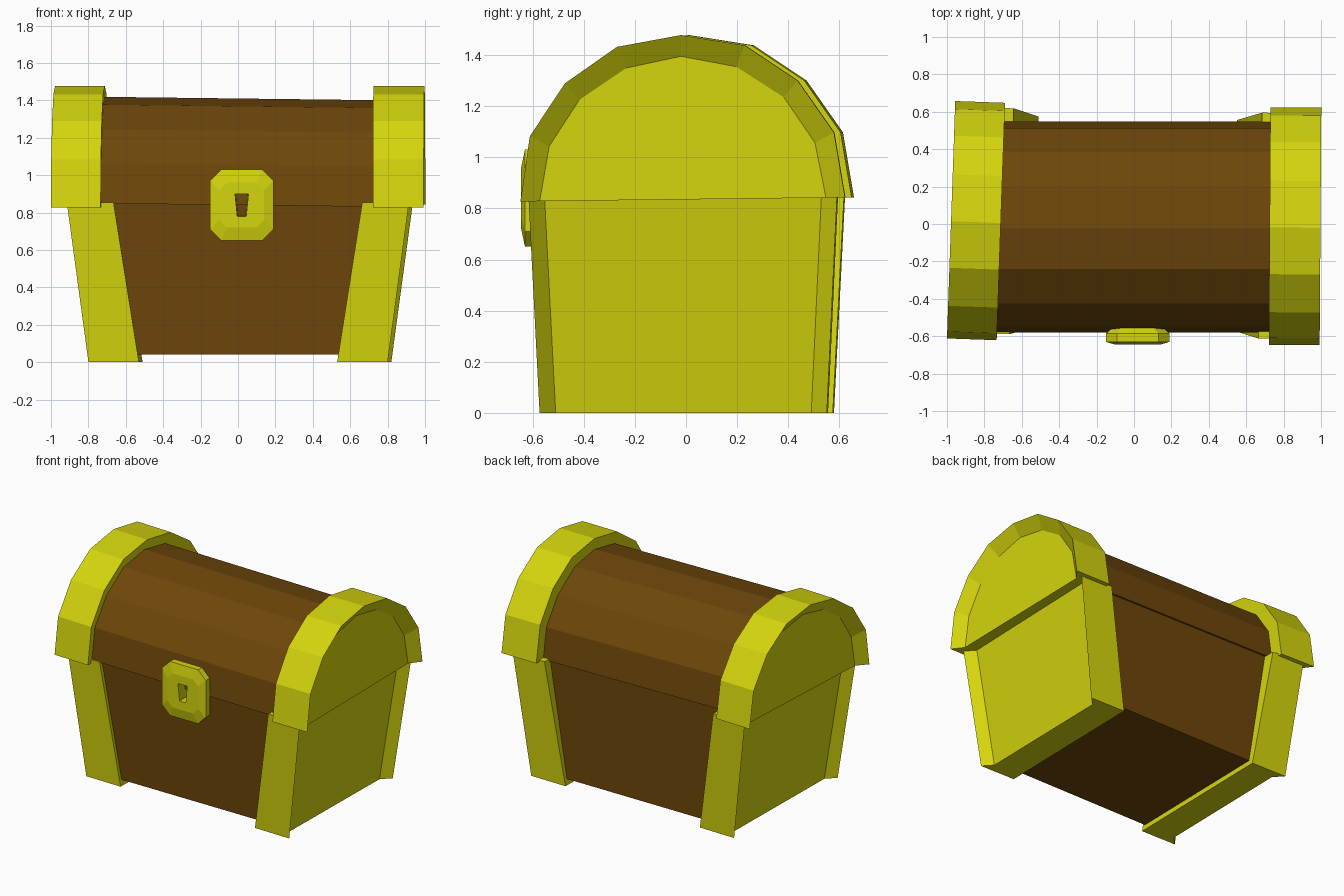
import bpy, bmesh, math
from mathutils import Matrix

cube = bpy.data.objects.get("Cube")
if cube:
    bpy.data.objects.remove(cube, do_unlink=True)


def material(name, color):
    mat = bpy.data.materials.new(name)
    mat.use_nodes = True
    mat.diffuse_color = color
    bsdf = mat.node_tree.nodes["Principled BSDF"]
    bsdf.inputs["Base Color"].default_value = color
    bsdf.inputs["Roughness"].default_value = 0.8
    return mat


gold = material("gold", (0.66, 0.66, 0.004, 1))
wood = material("brown wood", (0.155, 0.062, 0.003, 1))


def loft(name, loops, mat, cyclic=True, caps=True, floor=False):
    """Skin a row of matching point loops; floor closes the open side of arches."""
    bm = bmesh.new()
    rows = [[bm.verts.new(p) for p in loop] for loop in loops]
    n = len(rows[0])
    for a, b in zip(rows, rows[1:]):
        for i in range(n if cyclic else n - 1):
            j = (i + 1) % n
            bm.faces.new((a[i], a[j], b[j], b[i]))
    if caps:
        bm.faces.new(rows[0])
        bm.faces.new(rows[-1])
    if floor:
        bm.faces.new([r[0] for r in rows] + [r[-1] for r in reversed(rows)])
    bmesh.ops.recalc_face_normals(bm, faces=bm.faces)
    mesh = bpy.data.meshes.new(name)
    bm.to_mesh(mesh)
    bm.free()
    mesh.materials.append(mat)
    obj = bpy.data.objects.new(name, mesh)
    bpy.context.collection.objects.link(obj)
    return obj


def place(obj, x, y, roll=0.0, tilt=0.0, yaw=0.0):
    """Turn a part about a pivot at the height of the lid seam."""
    turn = Matrix.Identity(4)
    for angle, axis in ((roll, 'X'), (tilt, 'Y'), (yaw, 'Z')):
        turn = Matrix.Rotation(math.radians(angle), 4, axis) @ turn
    seam = Matrix.Translation((0, 0, 0.84))
    obj.matrix_world = Matrix.Translation((x, y, 0)) @ seam @ turn @ seam.inverted()


def arch(x, half):
    """Full arch at x from half of its (y, z) profile, base first."""
    pts = [(-y, z) for y, z in half] + [(y, z) for y, z in half[-2::-1]]
    return [(x, y, z) for y, z in pts]


def rect(x, yf, yb, z):
    return [(-x, yf, z), (x, yf, z), (x, yb, z), (-x, yb, z)]


# Tapered wooden box, its top edge tucked into the lid
loft("chest_body", [rect(0.62, -0.53, 0.53, 0.04), rect(0.80, -0.565, 0.535, 0.865)], wood)

# Faceted wooden lid, sitting slightly crooked
wood_arch = [(0.563, 0.845), (0.53, 1.06), (0.405, 1.24), (0.22, 1.37), (0, 1.41)]
lid = loft("lid", [arch(-0.84, wood_arch), arch(0.84, wood_arch)], wood, False, True, True)
place(lid, 0, -0.016, roll=0.5, tilt=0.7)

# Metal end of the lid: band with a sharp rim, sloping in to a sunken panel
outer = [(0.635, 0.835), (0.595, 1.09), (0.455, 1.295), (0.25, 1.435), (0, 1.478)]
inner = [(0.56, 0.835), (0.52, 1.05), (0.40, 1.23), (0.215, 1.352), (0, 1.395)]


def lid_end(name, side, x, y, half_width, yaw):
    rim = side * half_width
    obj = loft(name, [arch(-rim, outer), arch(rim, outer), arch(rim - side * 0.06, inner)],
               gold, False, True, True)
    place(obj, x, y, roll=0.7, yaw=yaw)


lid_end("left_lid_end", 1, 0.861, -0.012, 0.136, -0.4)
lid_end("right_lid_end", -1, -0.845, 0.018, 0.133, -2)


# Metal end of the body: wraps the corners, sloping in to a sunken panel
def u_loop(side, x_in, x_out, y, z):
    rim, deep = y - 0.062, x_out - 0.06
    pts = [(x_in, -y), (x_out, -y), (deep, -rim), (deep, rim), (x_out, y), (x_in, y)]
    return [(side * px, py, z) for px, py in pts]


for name, side in (("left_body_end", 1), ("right_body_end", -1)):
    end = loft(name, [u_loop(side, 0.53, 0.80, 0.562, 0),
                      u_loop(side, 0.665, 0.915, 0.604, 0.855)], gold)
    place(end, 0.01, 0.003, yaw=-1)


# Lock plate with bevelled rim and an open keyhole
def octagon(y, w, h, cut, taper=0.0):
    pts = [(-w + cut, h), (w - cut, h), (w, h - cut), (w, cut - h),
           (w - cut, -h), (cut - w, -h), (-w, cut - h), (-w, h - cut)]
    return [(0.02 + x * (1 + taper * z / h), y, 0.84 + z) for x, z in pts]


lock = [octagon(-0.55, 0.13, 0.15, 0.05), octagon(-0.585, 0.17, 0.19, 0.06),
        octagon(-0.63, 0.17, 0.19, 0.06), octagon(-0.645, 0.12, 0.12, 0.04)]
lock += [octagon(-0.645, 0.03, 0.06, 0.002, 0.2), octagon(-0.55, 0.025, 0.055, 0.002, 0.2)]
loft("lock_plate", lock, gold, True, False)
